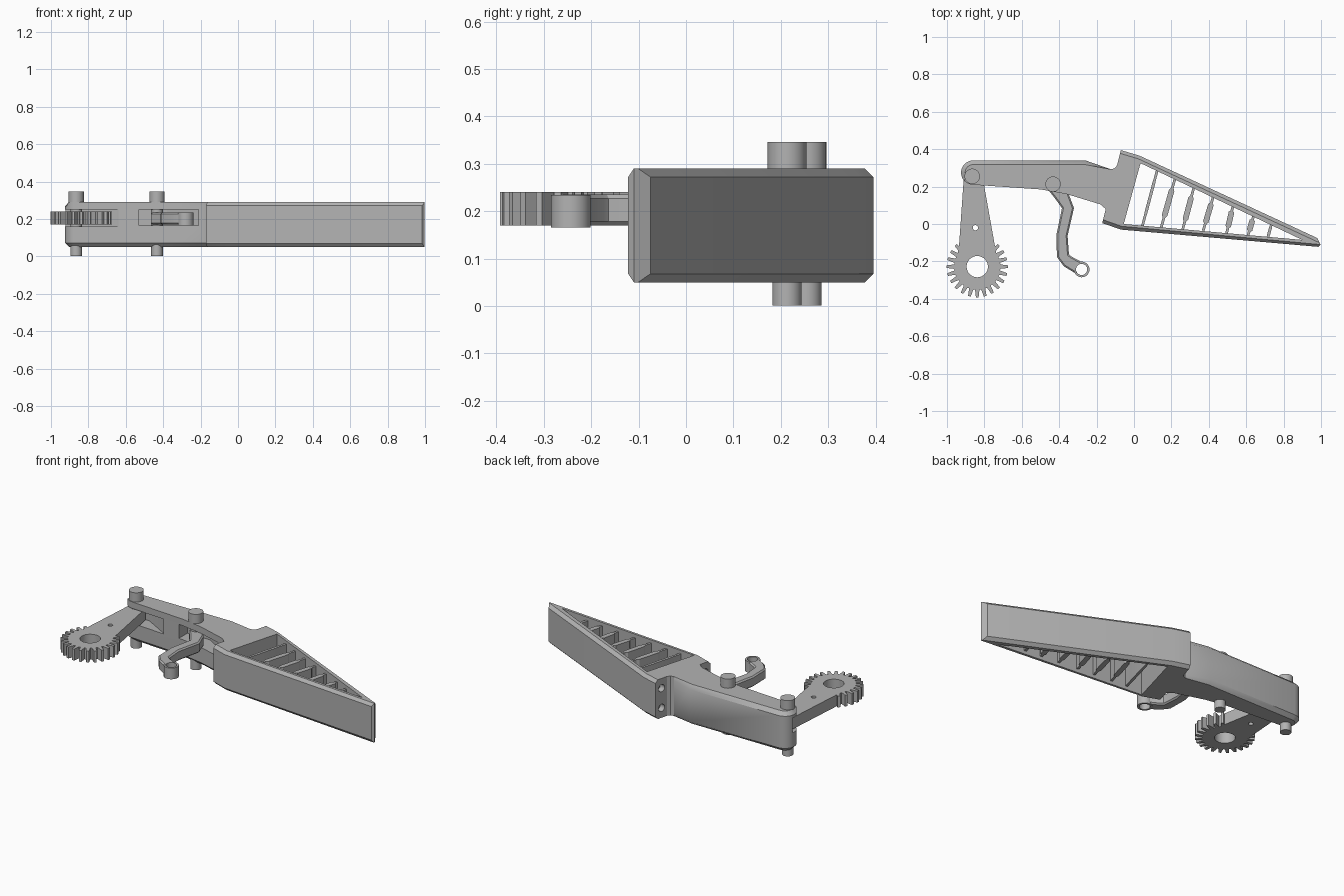
import bpy, bmesh, math
from mathutils import Vector, Matrix

cube = bpy.data.objects.get("Cube")
if cube:
    bpy.data.objects.remove(cube)

grey = bpy.data.materials.new("plain grey")
grey.use_nodes = True
grey.diffuse_color = (0.45, 0.45, 0.45, 1)
grey.node_tree.nodes["Principled BSDF"].inputs["Base Color"].default_value = grey.diffuse_color

LOW, HIGH = 0.05, 0.29      # thickness range of the finger
ARM_LOW, ARM_HIGH = 0.17, 0.24


def add(name, bm):
    bmesh.ops.recalc_face_normals(bm, faces=bm.faces)
    mesh = bpy.data.meshes.new(name)
    bm.to_mesh(mesh)
    bm.free()
    mesh.materials.append(grey)
    obj = bpy.data.objects.new(name, mesh)
    bpy.context.collection.objects.link(obj)
    return obj


def plate(name, outline, low, high, chamfer=0, rule=None):
    """Extrude an outline, chamfering the rim edges that pass the rule."""
    bm = bmesh.new()
    face = bm.faces.new([bm.verts.new((x, y, low)) for x, y in outline])
    out = bmesh.ops.extrude_face_region(bm, geom=[face])
    for v in out["geom"]:
        if isinstance(v, bmesh.types.BMVert):
            v.co.z = high
    bmesh.ops.recalc_face_normals(bm, faces=bm.faces)
    if chamfer:
        rim = [e for e in bm.edges
               if abs(e.verts[0].co.z - e.verts[1].co.z) < 0.001
               and (rule is None or rule((e.verts[0].co + e.verts[1].co) / 2))]
        bmesh.ops.bevel(bm, geom=rim, offset=chamfer, segments=1,
                        affect='EDGES', clamp_overlap=False)
    return add(name, bm)


def rod(name, centre, radius, length, axis=(0, 0, 1)):
    bm = bmesh.new()
    turn = Vector((0, 0, 1)).rotation_difference(Vector(axis)).to_matrix().to_4x4()
    bmesh.ops.create_cone(bm, cap_ends=True, segments=32, radius1=radius,
                          radius2=radius, depth=length,
                          matrix=Matrix.Translation(centre) @ turn)
    return add(name, bm)


def cut(obj, *cutters):
    for c in cutters:
        mod = obj.modifiers.new("cut", 'BOOLEAN')
        mod.operation, mod.solver, mod.object = 'DIFFERENCE', 'EXACT', c
    graph = bpy.context.evaluated_depsgraph_get()
    mesh = bpy.data.meshes.new_from_object(obj.evaluated_get(graph))
    obj.modifiers.clear()
    obj.data = mesh
    for c in cutters:
        bpy.data.objects.remove(c)


def arc(cx, cy, r, start, end, n=12):
    angles = [math.radians(start + (end - start) * i / n) for i in range(n + 1)]
    return [(cx + r * math.cos(a), cy + r * math.sin(a)) for a in angles]


def ribbon(path, halves):
    """Outline of a strip following a path with the given half widths."""
    pts = [Vector(p) for p in path]
    left, right = [], []
    for i, p in enumerate(pts):
        d = (pts[min(i + 1, len(pts) - 1)] - pts[max(i - 1, 0)]).normalized()
        side = Vector((-d.y, d.x)) * halves[i]
        left.append(tuple(p + side))
        right.append(tuple(p - side))
    return left + right[::-1]


# Base link with slots for the two levers
base = plate("base_link",
             arc(-0.86, 0.275, 0.065, 90, 270) +
             [(-0.5, 0.185), (-0.36, 0.16), (-0.18, 0.105), (-0.145, 0.075),
              (-0.085, 0.32), (-0.105, 0.297), (-0.125, 0.293), (-0.26, 0.34)],
             LOW, HIGH, 0.022,
             lambda m: m.x < -0.12 and (m.y > 0.25 or m.z < 0.1))
cut(base,
    plate("gear_slot", [(-1, 0.1), (-0.62, 0.1), (-0.64, 0.2), (-0.8, 0.29), (-1, 0.29)],
          0.16, 0.25),
    plate("crank_slot", [(-0.53, 0), (-0.21, 0), (-0.21, 0.17), (-0.38, 0.27), (-0.53, 0.27)],
          0.165, 0.25))

# Tapered fingertip frame with an open window and screw holes in its flange
tip = plate("fingertip_frame",
            [(-0.07, 0.395), (-0.17, 0.005), (-0.07, -0.03), (0.985, -0.122),
             (0.998, -0.11), (0.98, -0.075), (0.03, 0.365)],
            LOW, HIGH, 0.018,
            lambda m: (m.x < 0.98 and not (m.x < -0.11 and m.y > 0.1)))
flange_dir = Vector((0.97, -0.24, 0))
holes = [rod("screw_hole", (x, y, z), 0.022, 0.08, flange_dir)
         for x, y in ((-0.085, 0.352), (-0.152, 0.042)) for z in (0.11, 0.23)]
cut(tip, plate("window", [(0.035, 0.325), (-0.055, 0.0), (0.9, -0.085)], 0, 0.4), *holes)

# Cross ribs, thicker in the middle
ribs = [((0.125, 0.29), (0.045, -0.01)), ((0.22, 0.245), (0.145, -0.02)),
        ((0.32, 0.195), (0.26, -0.03)), ((0.425, 0.15), (0.37, -0.035)),
        ((0.53, 0.1), (0.495, -0.05)), ((0.64, 0.045), (0.61, -0.06)),
        ((0.735, 0.0), (0.715, -0.075))]
for number, (a, b) in enumerate(ribs, 1):
    a, b = Vector(a), Vector(b)
    thick = 0.008 if number in (1, 7) else 0.015
    steps = (0, 0.2, 0.25, 0.75, 0.8, 1)
    halves = [0.007, 0.007, thick, thick, 0.007, 0.007]
    plate(f"rib_{number}", ribbon([a.lerp(b, t) for t in steps], halves),
          LOW + 0.02, HIGH - 0.02)

# Hinge pins with wide heads and narrow feet
for label, x, y in (("end", -0.865, 0.255), ("middle", -0.433, 0.213)):
    rod(f"{label}_pin_head", (x, y, 0.3125), 0.041, 0.067)
    rod(f"{label}_pin_shaft", (x, y, 0.15), 0.031, 0.298)

# Gear: toothed except where the arm joins
gx, gy = -0.838, -0.228
teeth, outline = 24, []
pitch = 360 / teeth
for i in range(teeth):
    middle = i * pitch
    toothed = not 52 < middle < 128
    for shift, r in ((-0.36, 0.124), (-0.17, 0.164), (0.17, 0.164), (0.36, 0.124)):
        a = math.radians(middle + shift * pitch)
        r = r if toothed else 0.124
        outline.append((gx + r * math.cos(a), gy + r * math.sin(a)))
gear = plate("gear", outline, ARM_LOW, ARM_HIGH)
cut(gear, rod("gear_bore", (gx, gy, 0.2), 0.057, 0.3))

# Gear arm
arm = plate("gear_arm",
            [(-0.942, -0.158), (-0.737, -0.158), (-0.745, -0.11)] +
            arc(-0.86, 0.25, 0.05, 10, 170) + [(-0.935, -0.11)],
            ARM_LOW, ARM_HIGH)
cut(arm, rod("arm_hole", (-0.848, -0.02, 0.2), 0.014, 0.3))

# Crank lever with a ring at its free end
path = [(-0.433, 0.215), (-0.385, 0.15), (-0.353, 0.085), (-0.385, -0.06),
        (-0.38, -0.17), (-0.355, -0.2), (-0.28, -0.243)]
crank = plate("crank_lever", ribbon(path, [0.04, 0.038, 0.032, 0.03, 0.033, 0.033, 0.035]),
              ARM_LOW, ARM_HIGH - 0.005, 0.008)
ring = rod("crank_ring", (-0.28, -0.243, 0.2), 0.042, 0.068)
for part in (crank, ring):
    cut(part, rod("ring_bore", (-0.28, -0.243, 0.2), 0.03, 0.3))

# Smooth the round surfaces, keep the edges crisp
bpy.ops.object.select_all(action='DESELECT')
for obj in bpy.context.collection.objects:
    if obj.type == 'MESH' and grey.name in obj.data.materials:
        obj.select_set(True)
        bpy.context.view_layer.objects.active = obj
bpy.ops.object.shade_smooth_by_angle(angle=math.radians(30))
